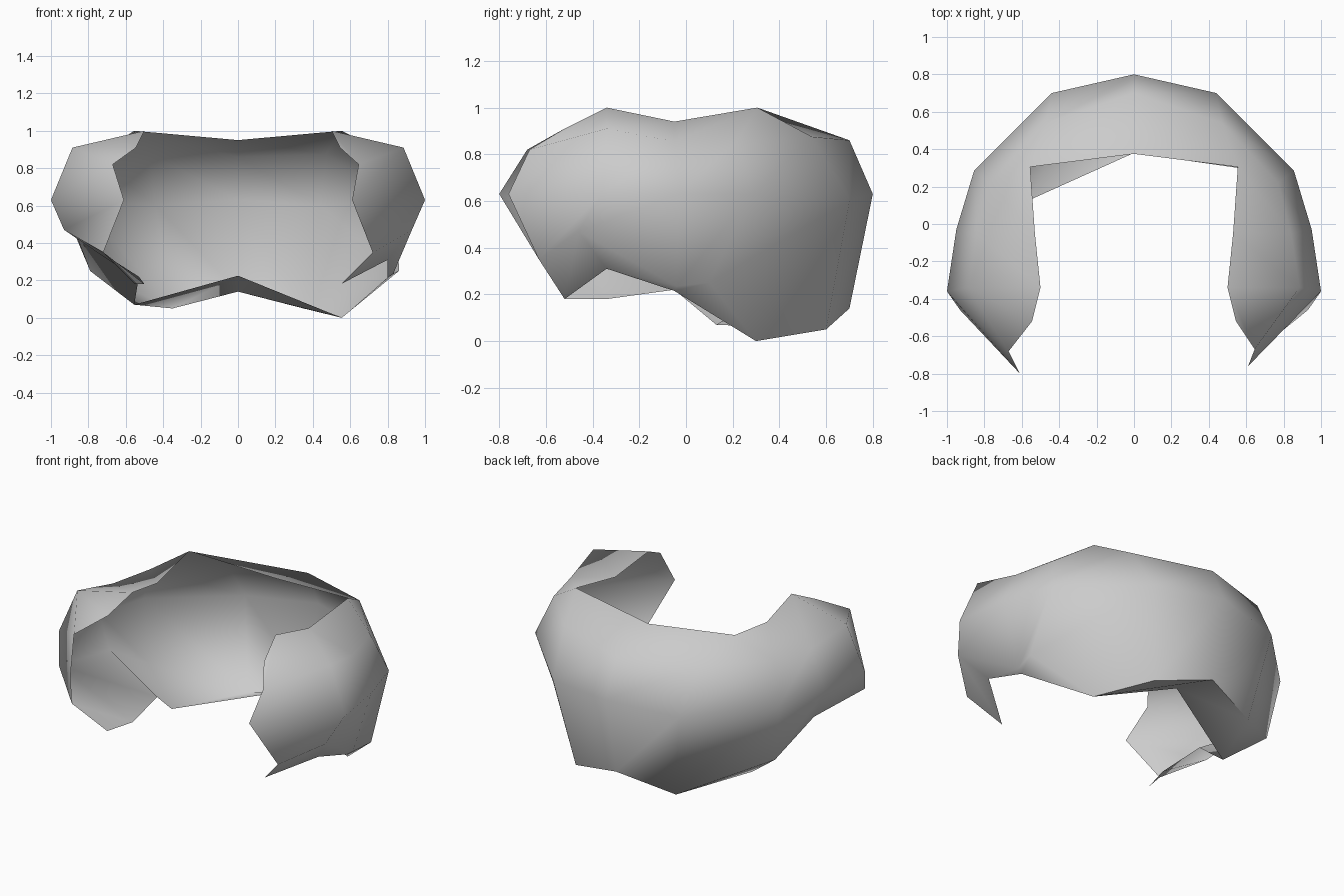
import bpy
import bmesh
import math
from mathutils import Vector

default_cube = bpy.data.objects.get("Cube")
if default_cube:
    bpy.data.objects.remove(default_cube, do_unlink=True)


def make_material(name, colour):
    material = bpy.data.materials.new(name)
    material.use_nodes = True
    material.diffuse_color = colour
    material.node_tree.nodes["Principled BSDF"].inputs["Base Color"].default_value = colour
    return material


def mirrored(section):
    return [(-x, y, z) for x, y, z in section]


def with_points(section, **changes):
    """Copy a cross-section, replacing the named rows."""
    rows = ["top_rim", "shoulder", "widest", "underside", "bottom_rim"]
    return [changes.get(row, point) for row, point in zip(rows, section)]


# Cross-sections run from the top rim, over the outside, to the bottom rim
middle = [(0, .375, .95), (0, .7, .86), (0, .8, .63), (0, .7, .14), (0, .38, .225)]
back = [(.555, .305, 1), (.47, .54, .875), (.44, .7, .6), (.35, .6, .05), (.555, .3, 0)]
corner = [(.555, .305, 1), (.77, .22, .86), (.855, .285, .63), (.86, .1, .25), (.555, .3, 0)]
side = [(.53, -.05, .94), (.84, -.05, .855), (.95, -.03, .63), (.83, -.04, .235), (.8, -.05, .215)]
arm = [(.5, -.34, 1), (.885, -.34, .91), (1, -.36, .63), (.93, -.46, .47), (.8, -.34, .31)]
tip = [(.545, -.52, .91), (.645, -.67, .82), (.61, -.76, .63), (.72, -.63, .35), (.55, -.52, .18)]

left_half = [back, corner, side, arm, tip]

# The right half keeps a wider lower lip than the left half
right_corner = (-.555, .13, .07)
right_half = [
    with_points(mirrored(back), bottom_rim=right_corner),
    with_points(mirrored(corner), underside=(-.79, .24, .25), bottom_rim=right_corner),
    with_points(mirrored(side), underside=(-.86, -.05, .43), bottom_rim=(-.53, -.05, .22)),
    with_points(mirrored(arm), bottom_rim=(-.5, -.34, .18)),
    with_points(mirrored(tip), shoulder=(-.67, -.68, .82), widest=(-.61, -.8, .63)),
]


def loft(name, sections, material):
    """Skin neighbouring cross-sections; shared points give triangles."""
    bm = bmesh.new()
    vertices = {}

    def vertex(point):
        if point not in vertices:
            vertices[point] = bm.verts.new(Vector(point))
        return vertices[point]

    for first, second in zip(sections, sections[1:]):
        for row in range(len(first) - 1):
            loop = [first[row], second[row], second[row + 1], first[row + 1]]
            corners = list(dict.fromkeys(vertex(point) for point in loop))
            if len(corners) > 2:
                bm.faces.new(corners)

    mesh = bpy.data.meshes.new(name)
    bm.to_mesh(mesh)
    bm.free()
    mesh.materials.append(material)
    shell = bpy.data.objects.new(name, mesh)
    bpy.context.collection.objects.link(shell)
    return shell


# One open sheet wrapping from the right tip, around the back, to the left tip
grey = make_material("plain grey", (.6, .6, .6, 1))
shell = loft("wrap_around_shell", right_half[::-1] + [middle] + left_half, grey)

bpy.ops.object.select_all(action="DESELECT")
shell.select_set(True)
bpy.context.view_layer.objects.active = shell
bpy.ops.object.shade_smooth_by_angle(angle=math.radians(60))
